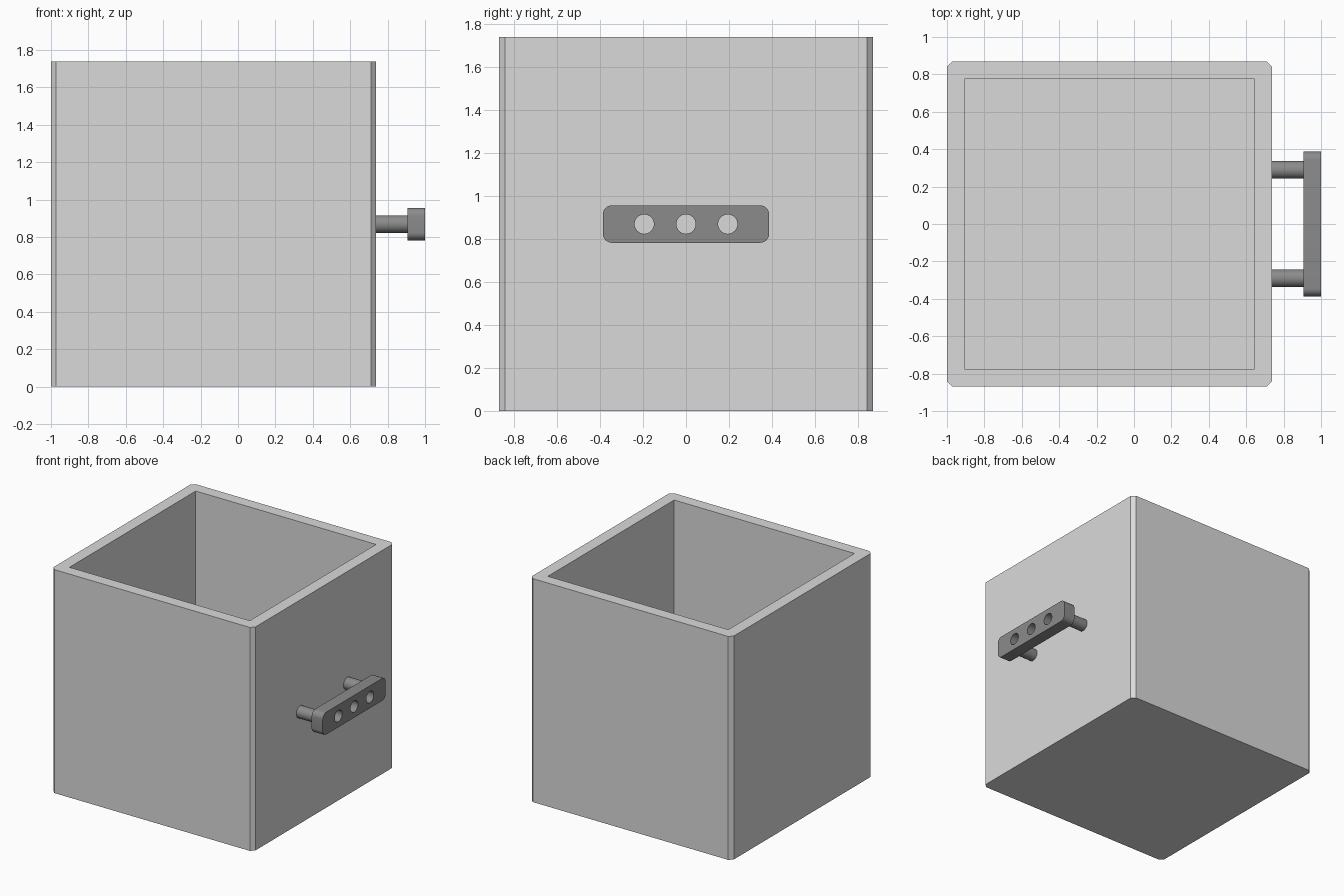
import bpy
import bmesh
from math import radians
from mathutils import Matrix, Vector

default = bpy.data.objects.get("Cube")
if default:
    bpy.data.objects.remove(default)


def material(name, grey):
    mat = bpy.data.materials.new(name)
    mat.use_nodes = True
    colour = (grey, grey, grey, 1)
    mat.diffuse_color = colour
    mat.node_tree.nodes["Principled BSDF"].inputs["Base Color"].default_value = colour
    return mat


def finish(bm, name, mat):
    mesh = bpy.data.meshes.new(name)
    bm.to_mesh(mesh)
    bm.free()
    mesh.materials.append(mat)
    obj = bpy.data.objects.new(name, mesh)
    bpy.context.collection.objects.link(obj)
    return obj


def block(low, high):
    """Box between two corners."""
    bm = bmesh.new()
    low, high = Vector(low), Vector(high)
    size = Matrix.Diagonal((*(high - low), 1))
    bmesh.ops.create_cube(bm, size=1, matrix=Matrix.Translation((low + high) / 2) @ size)
    return bm


def bevel_along(bm, axis, width, segments):
    """Bevel the edges that run along one axis."""
    edges = [e for e in bm.edges
             if abs((e.verts[0].co - e.verts[1].co).normalized()[axis]) > 0.9]
    bmesh.ops.bevel(bm, geom=edges, offset=width, segments=segments,
                    profile=0.5, affect='EDGES')
    return bm


def add_rod(bm, x0, x1, y, z, radius):
    """Cylinder lying along x."""
    place = Matrix.Translation(((x0 + x1) / 2, y, z)) @ Matrix.Rotation(radians(90), 4, 'Y')
    bmesh.ops.create_cone(bm, cap_ends=True, segments=48, radius1=radius,
                          radius2=radius, depth=x1 - x0, matrix=place)


def cut(obj, bm):
    """Subtract a shape from an object."""
    cutter = finish(bm, "cutter", obj.data.materials[0])
    cutter.hide_render = True
    mod = obj.modifiers.new("cut", 'BOOLEAN')
    mod.operation = 'DIFFERENCE'
    mod.solver = 'EXACT'
    mod.object = cutter
    bpy.context.view_layer.objects.active = obj
    bpy.ops.object.modifier_apply(modifier="cut")
    bpy.data.objects.remove(cutter)


def smooth(obj):
    bpy.ops.object.select_all(action='DESELECT')
    obj.select_set(True)
    bpy.context.view_layer.objects.active = obj
    bpy.ops.object.shade_smooth_by_angle(angle=radians(30))


box_grey = material("light grey", 0.7)
handle_grey = material("dark grey", 0.26)

SIDE, WALL, BACK = 1.738, 0.093, -1.0
FRONT, HALF = BACK + SIDE, SIDE / 2
GRIP_X, GRIP_Z = 0.905, SIDE / 2

# Open box: chamfered upright corners, square-cornered hollow
box = finish(bevel_along(block((BACK, -HALF, 0), (FRONT, HALF, SIDE)), 2, 0.028, 1),
             "open_box", box_grey)
cut(box, block((BACK + WALL, -HALF + WALL, WALL), (FRONT - WALL, HALF - WALL, SIDE + 0.2)))

# Handle grip: rounded bar with three through holes
grip = finish(bevel_along(block((GRIP_X, -0.387, GRIP_Z - 0.087),
                                (1, 0.387, GRIP_Z + 0.087)), 0, 0.043, 8),
              "handle_grip", handle_grey)
holes = bmesh.new()
for y in (-0.194, 0, 0.194):
    add_rod(holes, GRIP_X - 0.1, 1.1, y, GRIP_Z, 0.045)
cut(grip, holes)
smooth(grip)

# Two round posts joining the grip to the box
for side, y in (("right", -0.29), ("left", 0.29)):
    post = bmesh.new()
    add_rod(post, FRONT, GRIP_X, y, GRIP_Z, 0.047)
    smooth(finish(post, "handle_post_" + side, handle_grey))
